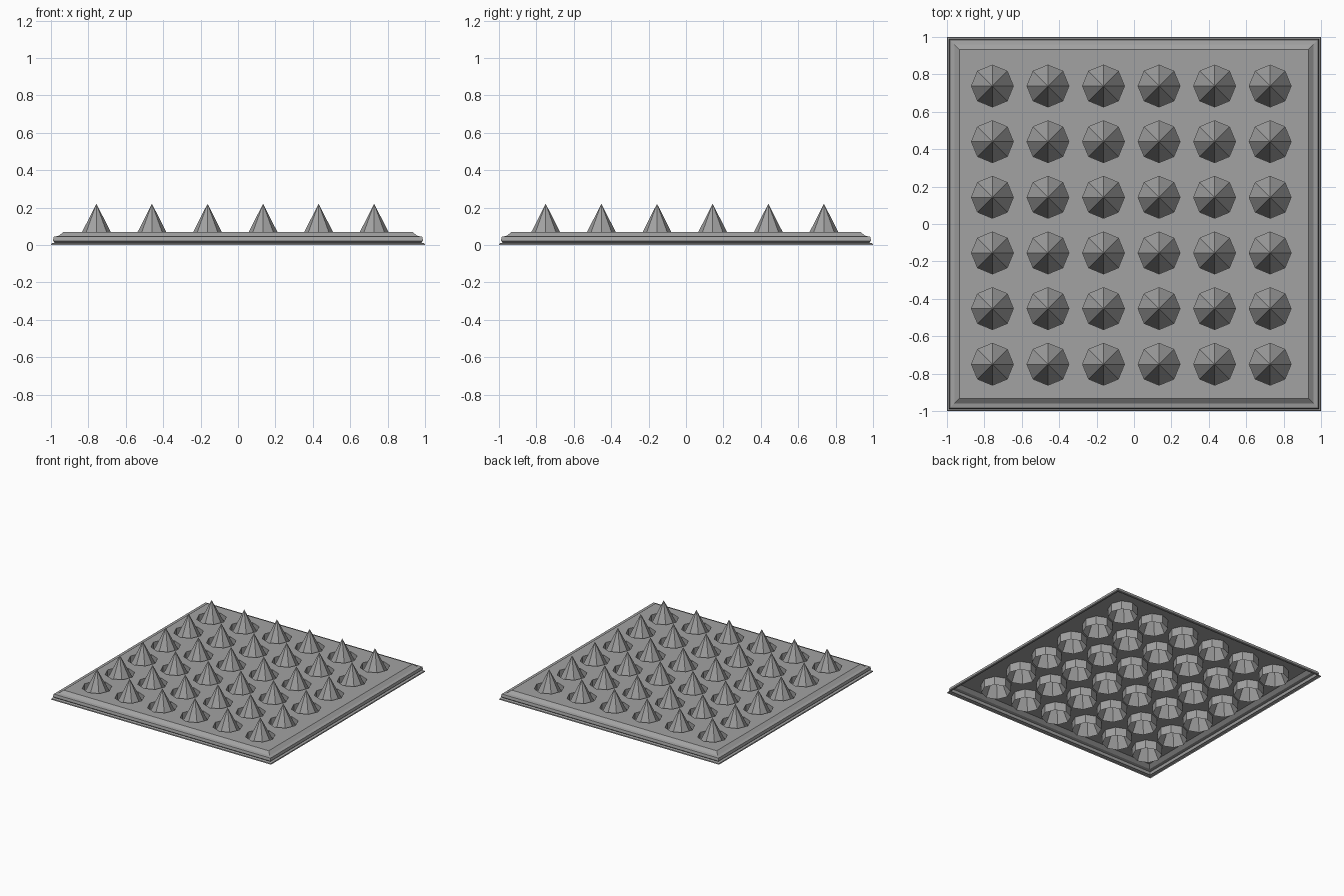
import bpy, bmesh, math

if "Cube" in bpy.data.objects:
    bpy.data.objects.remove(bpy.data.objects["Cube"])

iron = bpy.data.materials.new("grey iron")
iron.diffuse_color = (0.36, 0.36, 0.36, 1)
iron.use_nodes = True
iron.node_tree.nodes["Principled BSDF"].inputs["Base Color"].default_value = iron.diffuse_color

SIDES, RADIUS, TOP, TIP = 8, 0.112, 0.07, 0.22
XS = [-0.757 + 0.297 * i for i in range(6)]
YS = [-0.75 + 0.2975 * i for i in range(6)]


def finish(bm, name):
    me = bpy.data.meshes.new(name)
    bm.to_mesh(me)
    bm.free()
    me.materials.append(iron)
    ob = bpy.data.objects.new(name, me)
    bpy.context.collection.objects.link(ob)
    return ob


def circle(bm, x, y, z):
    return [bm.verts.new((x + RADIUS * math.cos(2 * math.pi * i / SIDES),
                          y + RADIUS * math.sin(2 * math.pi * i / SIDES), z))
            for i in range(SIDES)]


def bridge(bm, a, b):
    n = len(a)
    for i in range(n):
        j = (i + 1) % n
        bm.faces.new((a[i], a[j], b[j], b[i]))


# Plate: moulded rim, perforated top and octagonal sockets, open underneath
bm = bmesh.new()
profile = [(1.0, 0), (0.998, 0.008), (0.98, 0.013), (0.99, 0.022),
           (0.985, 0.044), (0.96, 0.048), (0.932, TOP)]
prev = None
for h, z in profile:
    ring = [bm.verts.new((sx * h, sy * h, z))
            for sx, sy in ((-1, -1), (1, -1), (1, 1), (-1, 1))]
    if prev:
        bridge(bm, prev, ring)
    prev = ring
edges = [bm.edges.get((prev[i], prev[(i + 1) % 4])) for i in range(4)]
for x in XS:
    for y in YS:
        rim, foot = circle(bm, x, y, TOP), circle(bm, x, y, 0)
        bridge(bm, rim, foot)
        # walls face into the socket
        for i in range(SIDES):
            edges.append(bm.edges.get((rim[i], rim[(i + 1) % SIDES])))
bm.normal_update()
for f in bm.faces:
    if len(f.verts) == 4 and abs(f.normal.z) < 1e-4:
        c = f.calc_center_median()
        if max(abs(c.x), abs(c.y)) < 0.9:
            cx = min(XS, key=lambda v: abs(v - c.x))
            cy = min(YS, key=lambda v: abs(v - c.y))
            if f.normal.x * (c.x - cx) + f.normal.y * (c.y - cy) > 0:
                f.normal_flip()
bmesh.ops.triangle_fill(bm, use_beauty=True, use_dissolve=False,
                        edges=edges, normal=(0, 0, 1))
bm.normal_update()
for f in bm.faces:
    if f.normal.z < -0.99:
        f.normal_flip()
finish(bm, "plate")

# Spikes: hollow cones rising from the socket floors
bm = bmesh.new()
for x in XS:
    for y in YS:
        base = circle(bm, x, y, 0)
        tip = bm.verts.new((x, y, TIP))
        for i in range(SIDES):
            bm.faces.new((base[i], base[(i + 1) % SIDES], tip))
finish(bm, "spikes")
